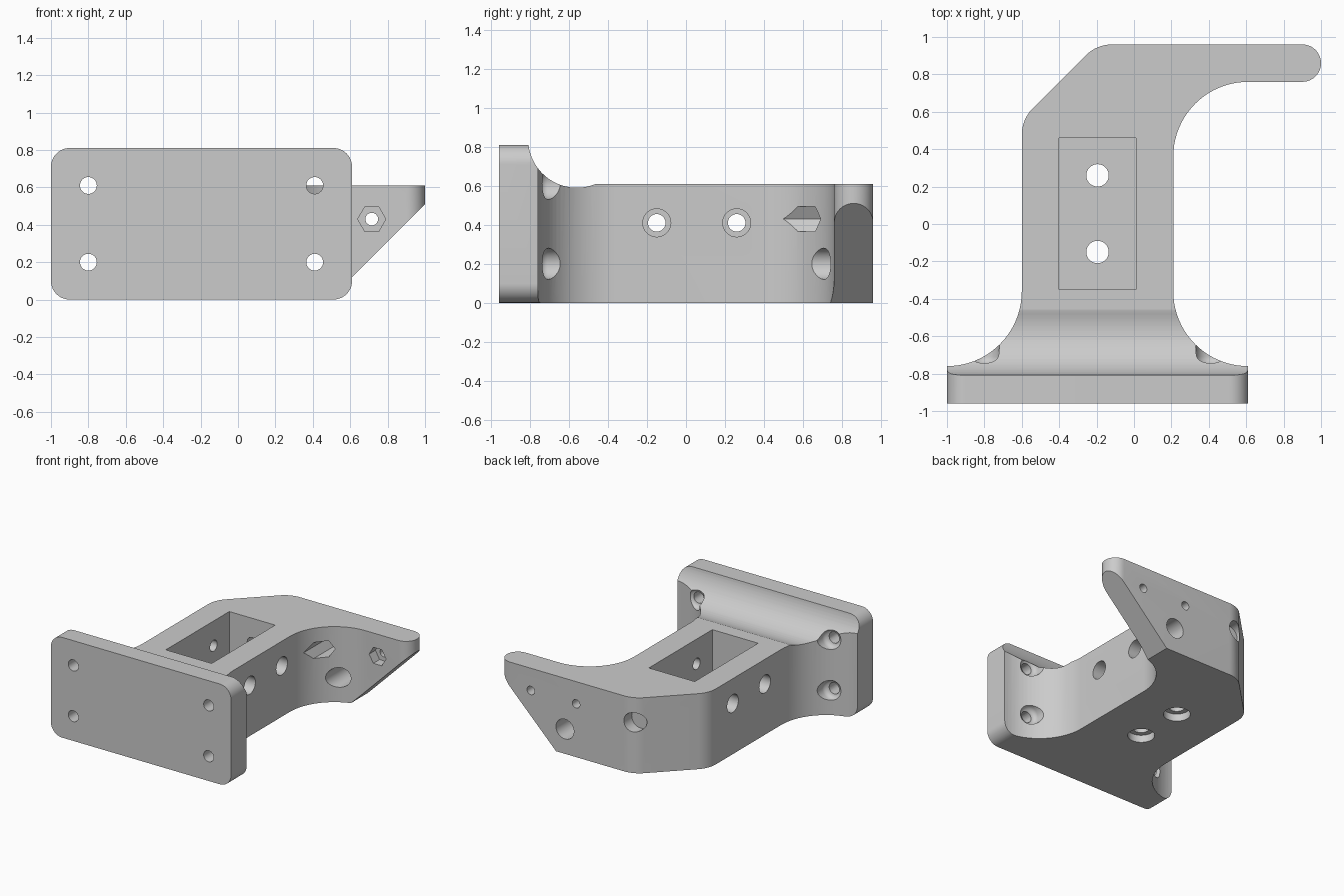
import bpy
import bmesh
from math import cos, sin, radians

cube = bpy.data.objects.get("Cube")
if cube:
    bpy.data.objects.remove(cube, do_unlink=True)


def arc(cx, cy, r, a0, a1, n=20):
    """Points on an arc, angles in degrees."""
    angles = [radians(a0 + (a1 - a0) * i / n) for i in range(n + 1)]
    return [(cx + r * cos(a), cy + r * sin(a)) for a in angles]


def prism(name, points, axis, lo, hi, round_end=0):
    """Extrude a 2D profile along an axis; optionally round the low end."""
    place = {
        "x": lambda u, v, w: (w, u, v),
        "y": lambda u, v, w: (u, w, v),
        "z": lambda u, v, w: (u, v, w),
    }[axis]
    bm = bmesh.new()
    base = bm.faces.new([bm.verts.new(place(u, v, lo)) for u, v in points])
    rim = list(base.edges)
    ext = bmesh.ops.extrude_face_region(bm, geom=[base], use_keep_orig=True)
    new = [g for g in ext["geom"] if isinstance(g, bmesh.types.BMVert)]
    bmesh.ops.translate(bm, verts=new, vec=place(0, 0, hi - lo))
    if round_end:
        bmesh.ops.bevel(bm, geom=rim, offset=round_end, segments=5,
                        profile=0.5, affect="EDGES")
    bmesh.ops.recalc_face_normals(bm, faces=bm.faces)
    mesh = bpy.data.meshes.new(name)
    bm.to_mesh(mesh)
    bm.free()
    obj = bpy.data.objects.new(name, mesh)
    bpy.context.scene.collection.objects.link(obj)
    return obj


cutters = []


def cut(points, axis, lo, hi, round_end=0):
    obj = prism("cutter", points, axis, lo, hi, round_end)
    obj.hide_render = True
    cutters.append(obj)


def hole(u, v, r, axis, lo, hi, round_end=0, sides=32):
    cut(arc(u, v, r, 0, 360, sides)[:-1], axis, lo, hi, round_end)


# Plan outline: flared plate, neck, chamfered shoulder and hook arm
outline = [(-1, -0.96), (0.61, -0.96)]
outline += arc(0.61, -0.36, 0.4, 270, 180)
outline += arc(0.61, 0.36, 0.4, 180, 90)
outline += arc(0.9, 0.86, 0.1, -90, 90)
outline += arc(-0.117, 0.76, 0.2, 90, 135, 10)
outline += arc(-0.4, 0.477, 0.2, 135, 180, 10)
outline += arc(-1, -0.36, 0.4, 0, -90)
body = prism("bracket_body", outline, "z", 0, 0.81)

# Lowered top with a scooped transition behind the plate
cut(arc(-0.56, 0.84, 0.25, 187, 293.1) + [(1.2, 0.61), (1.2, 1), (-0.808, 1)],
    "x", -1.2, 1.2)

# Rounded plate corners
for cx, sx in ((-0.9, -1), (0.51, 1)):
    for cz, sz in ((0.1, -1), (0.71, 1)):
        corner = [(cx + sx * x, cz + sz * z) for x, z in arc(0, 0, 0.1, 0, 90, 12)]
        cut(corner + [(cx + sx * 0.15, cz + sz * 0.15)], "y", -1.1, -0.3)

# Sloping underside of the hook arm
cut([(0.39, -0.1), (1.2, -0.1), (1.2, 0.71)], "y", 0, 1.2)

# Open pocket in the neck
cut([(-0.4, -0.35), (0.01, -0.35), (0.01, 0.46), (-0.4, 0.46)], "z", 0.2, 1)

# Plate screw holes with rounded head recesses behind them
for x in (-0.8, 0.41):
    for z in (0.2, 0.61):
        hole(x, z, 0.045, "y", -1.1, -0.6)
        hole(x, z, 0.08, "y", -0.75, -0.35, 0.04)

# Tool access hole through the arm
hole(0.41, 0.2, 0.08, "y", 0.5, 1.1)

# Counterbored floor and side holes at the two pocket stations
for y in (-0.15, 0.26):
    hole(-0.195, y, 0.06, "z", -0.1, 0.3)
    hole(-0.195, y, 0.1, "z", -0.1, 0.06)
    hole(y, 0.41, 0.045, "x", -0.8, 0.4)
    hole(y, 0.41, 0.072, "x", -0.8, -0.5)
    hole(y, 0.41, 0.072, "x", 0.11, 0.4)

# Counterbored hole from the back into the pocket
hole(-0.195, 0.41, 0.045, "y", 0.4, 1.1)
hole(-0.195, 0.41, 0.078, "y", 0.86, 1.1)

# Hexagonal nut pockets with bolt holes through the arm
for x in (0.31, 0.715):
    hole(x, 0.43, 0.075, "y", 0.45, 0.84, sides=6)
    hole(x, 0.43, 0.034, "y", 0.6, 1.1)

# Carve the body and discard the cutters
for c in cutters:
    mod = body.modifiers.new("carve", "BOOLEAN")
    mod.operation = "DIFFERENCE"
    mod.solver = "EXACT"
    mod.object = c
graph = bpy.context.evaluated_depsgraph_get()
carved = bpy.data.meshes.new_from_object(body.evaluated_get(graph))
body.modifiers.clear()
body.data = carved
for c in cutters:
    bpy.data.objects.remove(c, do_unlink=True)

# Single grey finish
grey = bpy.data.materials.new("plain_grey")
grey.use_nodes = True
colour = (0.6, 0.6, 0.6, 1)
grey.diffuse_color = colour
grey.node_tree.nodes["Principled BSDF"].inputs["Base Color"].default_value = colour
body.data.materials.clear()
body.data.materials.append(grey)
for face in body.data.polygons:
    face.material_index = 0

for obj in bpy.context.selected_objects:
    obj.select_set(False)
body.select_set(True)
bpy.context.view_layer.objects.active = body
bpy.ops.object.shade_smooth_by_angle(angle=radians(30))
